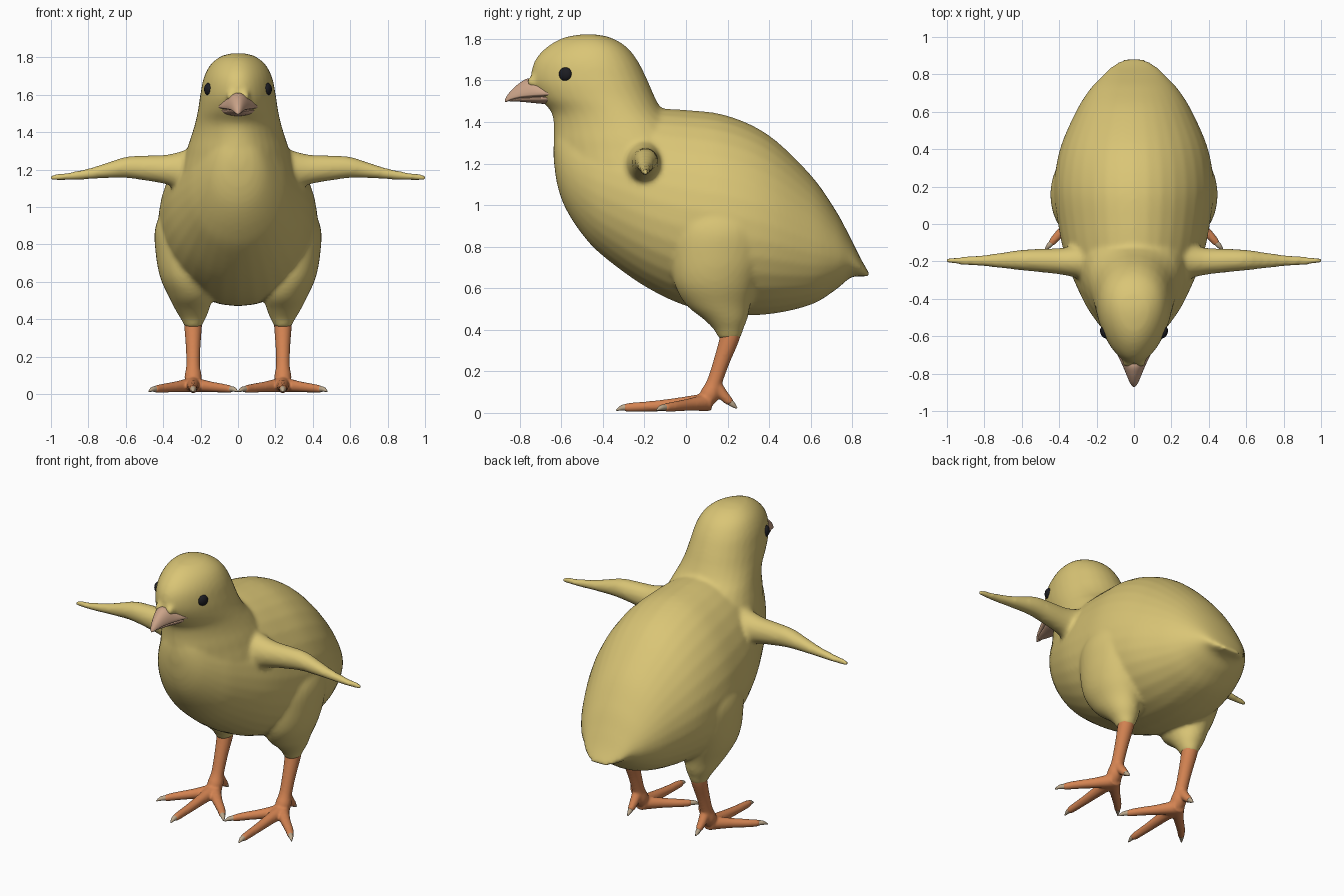
import bpy, bmesh, math
from mathutils import Vector, Matrix

if "Cube" in bpy.data.objects:
    bpy.data.objects.remove(bpy.data.objects["Cube"])

def mat(name, c):
    m = bpy.data.materials.new(name)
    m.diffuse_color = (*c, 1)
    m.use_nodes = True
    m.node_tree.nodes["Principled BSDF"].inputs["Base Color"].default_value = m.diffuse_color
    return m

YELLOW = mat("down yellow", (0.70, 0.56, 0.18))
ORANGE = mat("leg orange", (0.66, 0.23, 0.085))
PINK = mat("beak pink", (0.60, 0.37, 0.25))
HORN = mat("claw horn", (0.50, 0.39, 0.26))
BLACK = mat("eye black", (0.012, 0.012, 0.016))
N = 32
ANG = [2 * math.pi * i / N for i in range(N)]

def spline(rows, n=6):
    """Catmull-Rom interpolation of section rows"""
    out = []
    for i in range(len(rows) - 1):
        p0, p1, p2, p3 = rows[max(i - 1, 0)], rows[i], rows[i + 1], rows[min(i + 2, len(rows) - 1)]
        for k in range(n):
            t = k / n
            out.append([0.5 * (2 * b + (c - a) * t + (2 * a - 5 * b + 4 * c - d) * t * t
                               + (3 * b - a - 3 * c + d) * t ** 3)
                        for a, b, c, d in zip(p0, p1, p2, p3)])
    return out + [list(rows[-1])]

def loft(bm, rings):
    vs = [[bm.verts.new(p) for p in r] for r in rings]
    faces = [bm.faces.new((a[i], a[i - 1], b[i - 1], b[i]))
             for a, b in zip(vs, vs[1:]) for i in range(N)]
    faces += [bm.faces.new(vs[0]), bm.faces.new(vs[-1])]
    bmesh.ops.recalc_face_normals(bm, faces=faces)

def tube(bm, rows):
    """Round tube along x, y, z, radius rows"""
    rows = spline(rows)
    pts = [Vector(r[:3]) for r in rows]
    rings = []
    for i, p in enumerate(pts):
        d = (pts[min(i + 1, len(pts) - 1)] - pts[max(i - 1, 0)]).normalized()
        u = d.cross(Vector((1, 0.02, 0.01))).normalized()
        v = d.cross(u)
        r = max(rows[i][3], 0.002)
        rings.append([p + r * (u * math.cos(a) + v * math.sin(a)) for a in ANG])
    loft(bm, rings)

def finish(bm, name, material, voxel=0, smooth=4):
    me = bpy.data.meshes.new(name)
    bm.to_mesh(me)
    bm.free()
    ob = bpy.data.objects.new(name, me)
    bpy.context.collection.objects.link(ob)
    if voxel:
        r = ob.modifiers.new("blend", "REMESH")
        r.mode, r.voxel_size = "VOXEL", voxel
        s = ob.modifiers.new("soften", "SMOOTH")
        s.factor, s.iterations = 0.5, smooth
        dg = bpy.context.evaluated_depsgraph_get()
        new = bpy.data.meshes.new_from_object(ob.evaluated_get(dg))
        ob.modifiers.clear()
        ob.data = new
    ob.data.materials.clear()
    ob.data.materials.append(material)
    for p in ob.data.polygons:
        p.use_smooth = True
        p.material_index = 0
    return ob

# Trunk: y, top, bottom, half width
bm = bmesh.new()
trunk = [(-0.637, 1.30, 1.22, .03), (-.62, 1.38, 1.10, .09), (-.58, 1.42, .985, .15), (-.5, 1.44, .86, .215),
         (-.4, 1.46, .755, .275), (-.2, 1.465, .61, .36), (0, 1.458, .515, .405), (.2, 1.43, .475, .425),
         (.4, 1.335, .475, .395), (.6, 1.145, .52, .31), (.72, .975, .592, .235), (.79, .845, .65, .17),
         (.84, .745, .657, .12), (.88, .675, .655, .06)]
loft(bm, [[(w * math.sin(a) * (1 - .1 * math.cos(a)), y, (t + b) / 2 + (t - b) / 2 * math.cos(a)) for a in ANG]
          for y, t, b, w in spline(trunk)])

# Head and neck: z, front y, back y, half width
head = [(1.822, -.50, -.44, .03), (1.805, -.59, -.36, .09), (1.76, -.67, -.285, .145), (1.69, -.73, -.23, .18),
        (1.6, -.745, -.185, .198), (1.52, -.71, -.15, .21), (1.45, -.65, -.11, .225), (1.38, -.636, -.04, .245),
        (1.28, -.634, .03, .275), (1.12, -.6, .06, .30), (.95, -.45, .06, .22)]
loft(bm, [[(w * math.sin(a) * (1 - .2 * math.cos(a)), (f + b) / 2 + (f - b) / 2 * math.cos(a), z) for a in ANG]
          for z, f, b, w in spline(head)])

# Thighs: z, centre x, centre y, radius x, radius y
thigh = [(.355, .24, .21, .042, .053), (.40, .24, .205, .065, .07), (.45, .245, .19, .09, .105),
         (.52, .255, .155, .115, .155), (.62, .285, .14, .13, .195), (.75, .30, .15, .14, .22),
         (.9, .295, .16, .145, .22), (1.05, .26, .16, .1, .16), (1.12, .22, .16, .03, .05)]
# Wings: x, top, bottom, front y, back y
wing = [(.18, 1.34, 1.04, -.32, -.07), (.28, 1.305, 1.08, -.295, -.105), (.38, 1.28, 1.12, -.272, -.127),
        (.5, 1.275, 1.142, -.258, -.133), (.6, 1.268, 1.155, -.248, -.138), (.7, 1.237, 1.154, -.237, -.152),
        (.8, 1.206, 1.148, -.227, -.165), (.92, 1.182, 1.143, -.218, -.175), (.99, 1.174, 1.143, -.211, -.179),
        (1.006, 1.167, 1.15, -.203, -.187)]
for s in (1, -1):
    loft(bm, [[(s * (x + rx * math.sin(a)), y + ry * math.cos(a), z) for a in ANG]
              for z, x, y, rx, ry in spline(thigh)])
    loft(bm, [[(s * x, (f + b) / 2 + (b - f) / 2 * math.sin(a), (t + u) / 2 + (t - u) / 2 * math.cos(a))
               for a in ANG] for x, t, u, f, b in spline(wing)])
    # Nostril bumps
    bmesh.ops.create_icosphere(bm, subdivisions=3, radius=.028,
                               matrix=Matrix.Translation((s * .036, -.738, 1.592)))
finish(bm, "downy_body", YELLOW, .0135, 6)

# Beak halves: y, top, widest z, bottom, half width
upper = [(-.64, 1.57, 1.535, 1.52, .115), (-.70, 1.595, 1.533, 1.517, .088), (-.755, 1.61, 1.53, 1.515, .062),
         (-.80, 1.588, 1.525, 1.512, .043), (-.84, 1.553, 1.515, 1.504, .026), (-.862, 1.525, 1.505, 1.497, .014),
         (-.872, 1.505, 1.50, 1.495, .004)]
lower = [(-.64, 1.53, 1.52, 1.485, .095), (-.70, 1.525, 1.515, 1.488, .075), (-.76, 1.52, 1.513, 1.494, .05),
         (-.81, 1.516, 1.51, 1.498, .032), (-.85, 1.508, 1.505, 1.499, .012)]
for name, rows in (("upper_beak", upper), ("lower_beak", lower)):
    bm = bmesh.new()
    loft(bm, [[(w * math.sin(a), y, m + ((t - m) if math.cos(a) > 0 else (m - b)) * math.cos(a)) for a in ANG]
              for y, t, m, b, w in spline(rows)])
    finish(bm, name, PINK)

for s, side in ((1, "left"), (-1, "right")):
    # Eye
    bm = bmesh.new()
    bmesh.ops.create_uvsphere(bm, u_segments=24, v_segments=16, radius=.033)
    bmesh.ops.scale(bm, vec=(.65, 1, 1), verts=bm.verts)
    bmesh.ops.rotate(bm, matrix=Matrix.Rotation(s * -.4, 3, 'Z'), verts=bm.verts)
    bmesh.ops.translate(bm, vec=(s * .158, -.58, 1.63), verts=bm.verts)
    finish(bm, side + "_eye", BLACK)

    # Shank, front toes and hind toe blended together
    c = s * .24
    bm = bmesh.new()
    tube(bm, [(c, .225, .43, .05), (c, .21, .36, .047), (c, .172, .25, .039), (c, .138, .15, .037),
              (c, .115, .09, .046), (c, .085, .045, .036)])
    tube(bm, [(c, .12, .055, .045), (c, 0, .045, .034), (c, -.15, .033, .026), (c, -.28, .026, .021),
              (c, -.295, .024, .012)])
    tube(bm, [(c, .135, .14, .034), (c, .175, .09, .027), (c, .21, .053, .02), (c, .216, .045, .012)])
    for d in (1, -1):
        tube(bm, [(c, .1, .05, .042), (c + d * .08, .02, .04, .03), (c + d * .16, -.055, .031, .024),
                  (c + d * .2, -.1, .026, .019), (c + d * .207, -.107, .025, .011)])
    finish(bm, side + "_leg", ORANGE, .008, 4)

    # Claws
    bm = bmesh.new()
    tube(bm, [(c, -.27, .027, .017), (c, -.305, .025, .014), (c, -.336, .012, .003)])
    tube(bm, [(c, .205, .058, .016), (c, .225, .04, .013), (c, .246, .022, .003)])
    for d in (1, -1):
        tube(bm, [(c + d * .19, -.09, .027, .016), (c + d * .217, -.118, .025, .013),
                  (c + d * .237, -.142, .013, .003)])
    finish(bm, side + "_claws", HORN)
